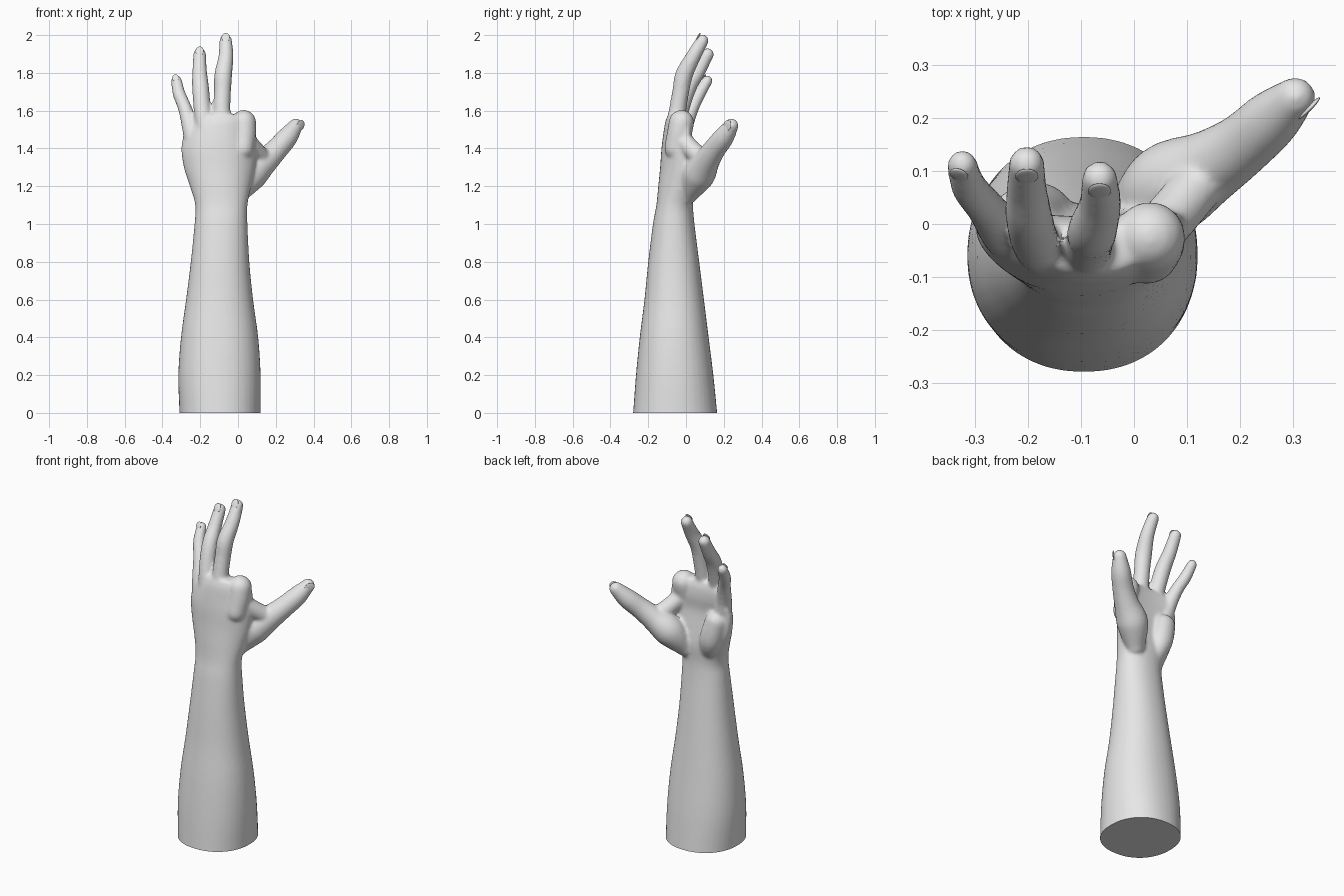
import bpy, bmesh, math
from mathutils import Vector, Matrix

if "Cube" in bpy.data.objects:
    bpy.data.objects.remove(bpy.data.objects["Cube"])

skin = bpy.data.materials.new("plain grey")
skin.diffuse_color = (0.8, 0.8, 0.8, 1)
skin.use_nodes = True
skin.node_tree.nodes["Principled BSDF"].inputs["Base Color"].default_value = skin.diffuse_color


def spline(rows, steps):
    """Smooth curve through rows of numbers (Catmull-Rom)."""
    out = []
    pts = [rows[0]] + list(rows) + [rows[-1]]
    for i in range(1, len(pts) - 2):
        a, b, c, d = pts[i - 1:i + 3]
        for s in range(steps):
            t = s / steps
            out.append([0.5 * (2 * q + (r - p) * t + (2 * p - 5 * q + 4 * r - w) * t * t
                               + (3 * q - p - 3 * r + w) * t ** 3)
                        for p, q, r, w in zip(a, b, c, d)])
    out.append(list(rows[-1]))
    return out


def loft(bm, rings):
    """Skin a list of equal rings and cap both ends."""
    loops = [[bm.verts.new(p) for p in ring] for ring in rings]
    n = len(loops[0])
    faces = [bm.faces.new((a[i], a[(i + 1) % n], b[(i + 1) % n], b[i]))
             for a, b in zip(loops, loops[1:]) for i in range(n)]
    faces += [bm.faces.new(loops[0][::-1]), bm.faces.new(loops[-1])]
    bmesh.ops.recalc_face_normals(bm, faces=faces)


def tube(bm, path, sides=20):
    """Round-ended limb along rows of (x, y, z, radius)."""
    rows = spline(path, 6)
    pts = [Vector(r[:3]) for r in rows]
    rad = [r[3] for r in rows]
    tan = [(pts[min(i + 1, len(pts) - 1)] - pts[max(i - 1, 0)]).normalized()
           for i in range(len(pts))]
    spec = list(zip(pts, rad, tan))
    caps = [math.radians(a) for a in (20, 40, 60, 75, 86)]
    start = [(pts[0] - tan[0] * rad[0] * math.sin(a), rad[0] * math.cos(a), tan[0])
             for a in reversed(caps)]
    end = [(pts[-1] + tan[-1] * rad[-1] * math.sin(a), rad[-1] * math.cos(a), tan[-1])
           for a in caps]
    rings = []
    for p, r, t in start + spec + end:
        u = Vector((1, 0, 0))
        u = (u - t * t.dot(u)).normalized()
        v = t.cross(u)
        rings.append([p + r * (u * math.cos(k) + v * math.sin(k))
                      for k in (2 * math.pi * i / sides for i in range(sides))])
    loft(bm, rings)


# Forearm and palm sections: z, x min, x max, y front, y back, arch
arm = [
    (-0.06, -.31, .12, -.285, .170, 0), (0.0, -.31, .12, -.28, .165, 0),
    (0.2, -.316, .12, -.265, .145, 0), (0.4, -.302, .107, -.245, .12, 0),
    (0.6, -.275, .08, -.22, .095, 0), (0.8, -.25, .06, -.20, .07, 0),
    (1.0, -.23, .05, -.175, .045, 0), (1.1, -.226, .05, -.157, .037, 0),
    (1.2, -.255, .07, -.147, .04, .02), (1.3, -.287, .09, -.137, .025, .04),
    (1.4, -.300, .10, -.13, .01, .05), (1.48, -.285, .095, -.12, .015, .055),
    (1.54, -.25, .08, -.11, .01, .05), (1.58, -.21, .05, -.095, -.005, .04)]

# Digit paths: x, y, z, radius
middle = [(-.085, -.065, 1.46, .05), (-.086, -.045, 1.6, .046), (-.082, -.028, 1.7, .045),
          (-.078, -.01, 1.79, .047), (-.064, .038, 1.885, .04), (-.065, .086, 1.97, .034)]
ring = [(-.165, -.055, 1.45, .05), (-.186, -.035, 1.58, .046), (-.198, .01, 1.72, .045),
        (-.203, .065, 1.81, .039), (-.203, .114, 1.898, .034)]
little = [(-.225, -.025, 1.40, .055), (-.25, -.01, 1.5, .045), (-.28, .03, 1.61, .037),
          (-.312, .07, 1.69, .034), (-.325, .112, 1.758, .029)]
thumb = [(0, .01, 1.16, .055), (.065, .065, 1.26, .088), (.145, .11, 1.335, .07),
         (.205, .15, 1.395, .06), (.262, .2, 1.46, .055), (.305, .24, 1.52, .039)]
index_stub = [(.025, -.055, 1.4, .06), (.03, -.035, 1.48, .066), (.03, -.024, 1.537, .067)]
web = [(.14, .10, 1.335, .05), (.085, .03, 1.395, .05), (.03, -.03, 1.46, .05)]
heel = [(-.15, -.02, 1.15, .05), (-.18, .01, 1.25, .068), (-.21, .005, 1.37, .065)]

bm = bmesh.new()
rings = []
for z, x0, x1, y0, y1, arch in spline(arm, 4):
    sect = []
    for i in range(40):
        a = 2 * math.pi * i / 40
        c, s = math.cos(a), math.sin(a)
        e = 0.92  # slightly squared oval
        sect.append(((x0 + x1) / 2 + (x1 - x0) / 2 * math.copysign(abs(c) ** e, c),
                     (y0 + y1) / 2 + (y1 - y0) / 2 * math.copysign(abs(s) ** e, s) + arch * c * c, z))
    rings.append(sect)
loft(bm, rings)
for path in (middle, ring, little, thumb, index_stub, web, heel):
    tube(bm, path)

mesh = bpy.data.meshes.new("hand_and_forearm")
bm.to_mesh(mesh)
bm.free()
hand = bpy.data.objects.new("hand_and_forearm", mesh)
bpy.context.collection.objects.link(hand)
bpy.context.view_layer.objects.active = hand
hand.select_set(True)

# Fuse the parts into one smooth skin
fuse = hand.modifiers.new("fuse", 'REMESH')
fuse.mode = 'VOXEL'
fuse.voxel_size = 0.009
soft = hand.modifiers.new("soften", 'SMOOTH')
soft.factor = 0.5
soft.iterations = 8
for name in ("fuse", "soften"):
    bpy.ops.object.modifier_apply(modifier=name)

# Flat cut at the bottom of the forearm
bm = bmesh.new()
bm.from_mesh(hand.data)
bmesh.ops.bisect_plane(bm, geom=bm.verts[:] + bm.edges[:] + bm.faces[:],
                       plane_co=(0, 0, 0), plane_no=(0, 0, 1), clear_inner=True)
rim = [e for e in bm.edges if e.is_boundary]
bmesh.ops.edgeloop_fill(bm, edges=rim)
bmesh.ops.recalc_face_normals(bm, faces=bm.faces[:])
bm.to_mesh(hand.data)
bm.free()
hand.data.materials.clear()
hand.data.materials.append(skin)
bpy.ops.object.shade_smooth_by_angle(angle=math.radians(40))


def nail(name, path, out, width):
    """Thin rounded nail on the back of a fingertip."""
    tip, prev = Vector(path[-1][:3]), Vector(path[-2][:3])
    t = (tip - prev).normalized()
    n = Vector(out)
    n = (n - t * t.dot(n)).normalized()
    rot = Matrix((t.cross(n), t, n)).transposed().to_4x4()
    pos = tip + n * (path[-1][3] * 0.86) + t * 0.004
    bm = bmesh.new()
    bmesh.ops.create_uvsphere(
        bm, u_segments=20, v_segments=10, radius=1,
        matrix=Matrix.Translation(pos) @ rot @ Matrix.Diagonal((width, width * 1.25, .005, 1)))
    for f in bm.faces:
        f.smooth = True
    me = bpy.data.meshes.new(name)
    bm.to_mesh(me)
    bm.free()
    me.materials.append(skin)
    bpy.context.collection.objects.link(bpy.data.objects.new(name, me))


nail("middle_nail", middle, (0, -1, .3), .022)
nail("ring_nail", ring, (0, -1, .3), .022)
nail("little_nail", little, (-.2, -1, .3), .018)
nail("thumb_nail", thumb, (.8, -.7, 0), .026)
